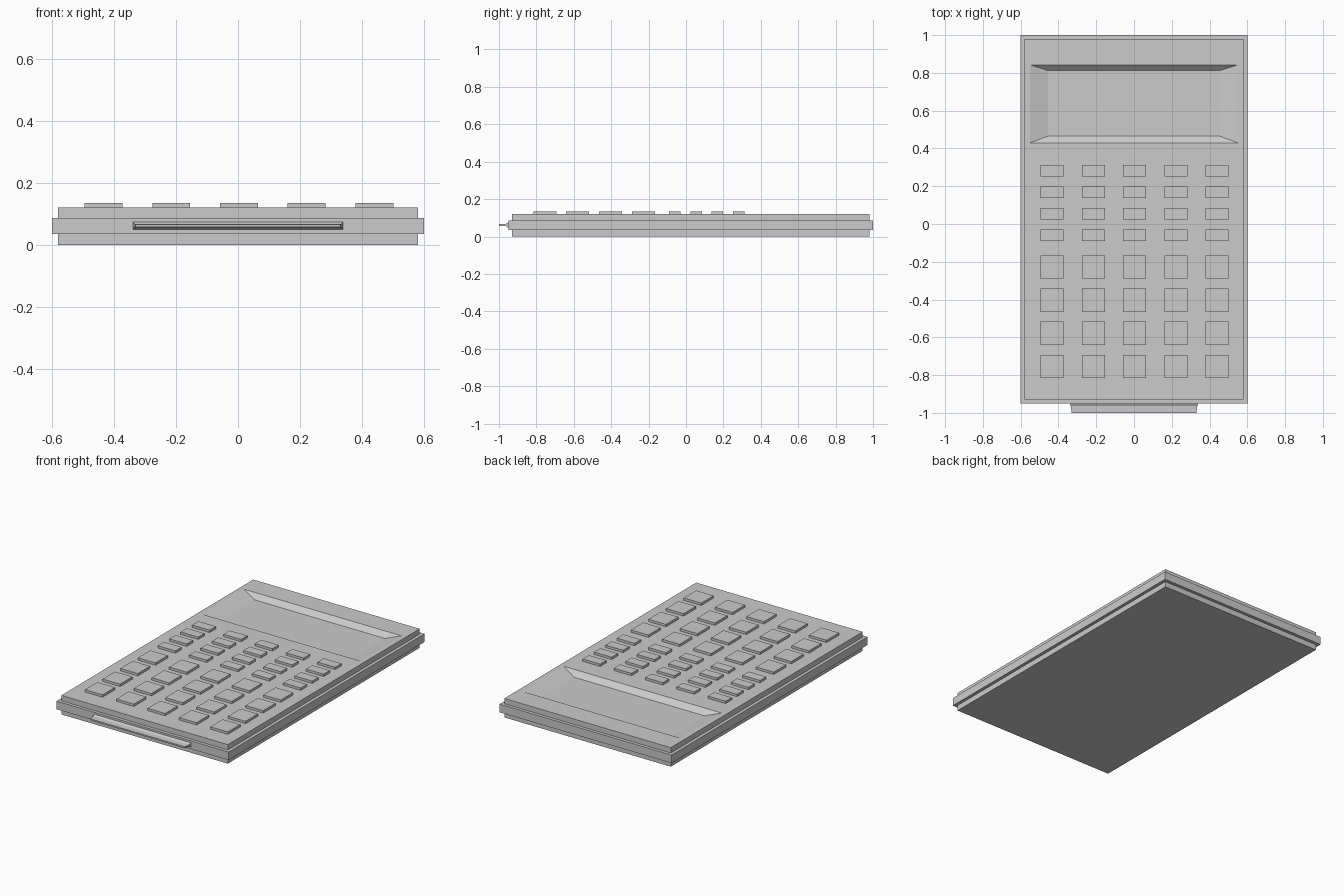
import bpy, bmesh

if "Cube" in bpy.data.objects:
    bpy.data.objects.remove(bpy.data.objects["Cube"])


def loft(name, rings):
    """Closed solid skinned through a list of 4-point rings."""
    bm = bmesh.new()
    loops = [[bm.verts.new(p) for p in ring] for ring in rings]
    for a, b in zip(loops, loops[1:]):
        for i in range(4):
            j = (i + 1) % 4
            bm.faces.new((a[i], a[j], b[j], b[i]))
    bm.faces.new(loops[0][::-1])
    bm.faces.new(loops[-1])
    bmesh.ops.recalc_face_normals(bm, faces=bm.faces)
    mesh = bpy.data.meshes.new(name)
    bm.to_mesh(mesh)
    bm.free()
    obj = bpy.data.objects.new(name, mesh)
    bpy.context.collection.objects.link(obj)
    return obj


def rect_z(hx, y0, y1, z, cx=0.0):
    """Horizontal rectangle at height z."""
    return [(cx - hx, y0, z), (cx + hx, y0, z), (cx + hx, y1, z), (cx - hx, y1, z)]


def rect_y(hx, z0, z1, y):
    """Upright rectangle facing the front at depth y."""
    return [(-hx, y, z0), (hx, y, z0), (hx, y, z1), (-hx, y, z1)]


# Stepped case with a wider middle band, ending in the sunken display
inner, outer = (0.58, -0.93, 0.98), (0.60, -0.95, 1.0)
loft("case", [
    rect_z(*inner, 0.0),
    rect_z(*inner, 0.035),
    rect_z(*outer, 0.035),
    rect_z(*outer, 0.086),
    rect_z(*inner, 0.086),
    rect_z(*inner, 0.12),
    rect_z(0.55, 0.43, 0.843, 0.12),
    rect_z(0.455, 0.465, 0.812, 0.09),
])

# Thin tab on the front edge, flared where it meets the case
loft("front_tab", [
    rect_y(0.338, 0.049, 0.074, -0.945),
    rect_y(0.338, 0.049, 0.074, -0.952),
    rect_y(0.335, 0.056, 0.067, -0.964),
    rect_y(0.330, 0.057, 0.066, -1.0),
])

# Keypad: four rows of short keys above four rows of square keys
rows = [("function_key", 0.282 - 0.114 * r, 0.031) for r in range(4)]
rows += [("number_key", -0.228 - 0.1755 * r, 0.0615) for r in range(4)]
for name, y, hy in rows:
    for col in range(5):
        x = 0.003 + 0.2185 * (col - 2)
        loft(name, [rect_z(0.061, y - hy, y + hy, z, x) for z in (0.118, 0.135)])
